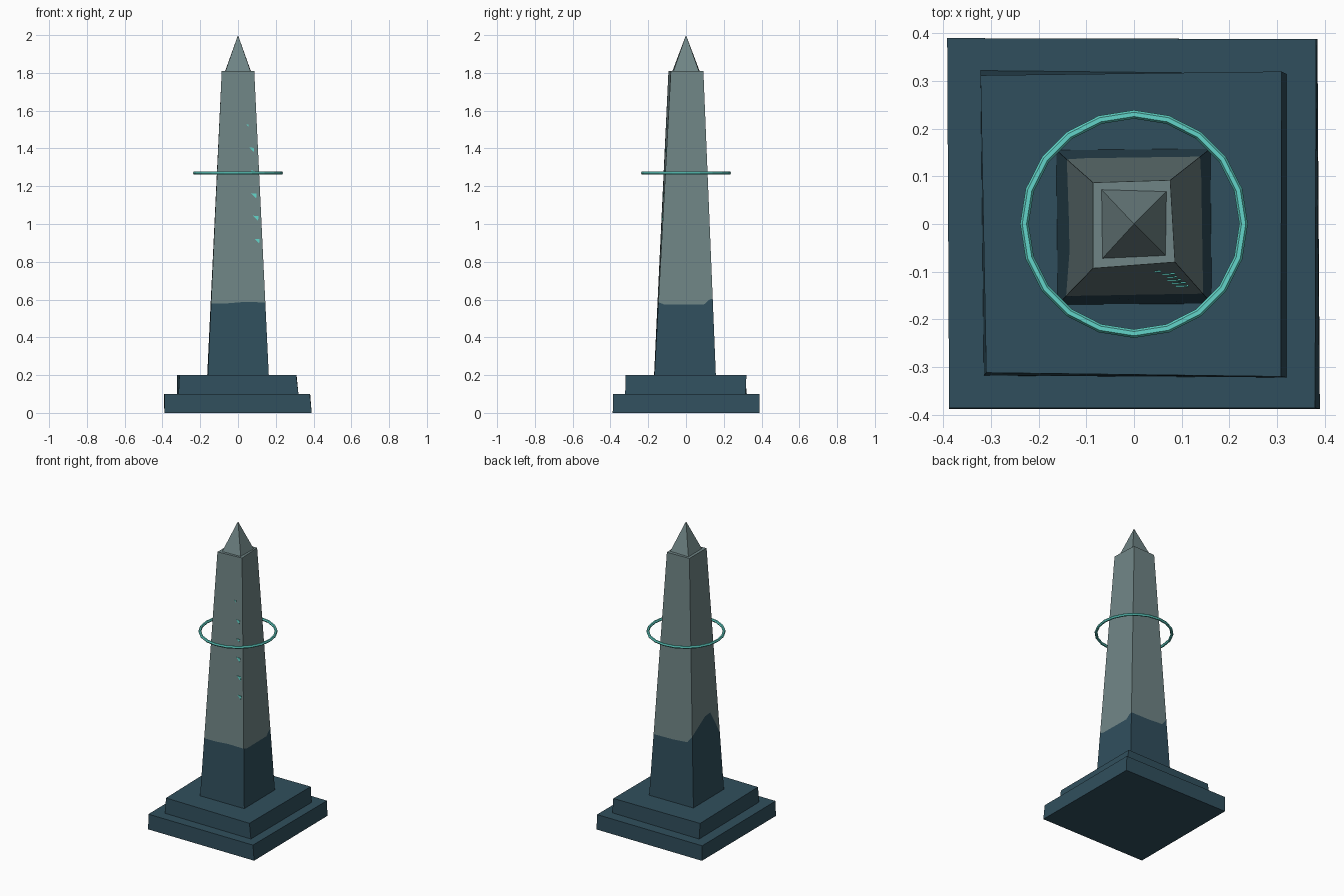
import bpy, bmesh
from mathutils import Vector

if "Cube" in bpy.data.objects:
    bpy.data.objects.remove(bpy.data.objects["Cube"])


def material(name, rgb):
    m = bpy.data.materials.new(name)
    m.diffuse_color = (*rgb, 1)
    m.use_nodes = True
    m.node_tree.nodes["Principled BSDF"].inputs["Base Color"].default_value = m.diffuse_color
    return m


dark = material("dark_slate", (0.030, 0.078, 0.109))
stone = material("grey_stone", (0.162, 0.235, 0.238))
glow = material("turquoise", (0.122, 0.658, 0.578))


def make(name, bm, *mats):
    bmesh.ops.remove_doubles(bm, verts=bm.verts, dist=1e-5)
    bmesh.ops.recalc_face_normals(bm, faces=bm.faces)
    me = bpy.data.meshes.new(name)
    bm.to_mesh(me)
    bm.free()
    for m in mats:
        me.materials.append(m)
    ob = bpy.data.objects.new(name, me)
    bpy.context.collection.objects.link(ob)
    return ob


def face(bm, pts, index=0):
    f = bm.faces.new([bm.verts.new(p) for p in pts])
    f.material_index = index


def loft(name, low, high, z0, z1, mat):
    """Slightly irregular block between two corner loops."""
    bm = bmesh.new()
    a = [(x, y, z0) for x, y in low]
    b = [(x, y, z1) for x, y in high]
    face(bm, a)
    face(bm, b)
    for i in range(4):
        j = (i + 1) % 4
        face(bm, [a[i], a[j], b[j], b[i]])
    return make(name, bm, mat)


# Corner order: front left, front right, back right, back left
loft("base_slab",
     [(-.388, -.388), (.39, -.388), (.385, .388), (-.39, .39)],
     [(-.388, -.386), (.38, -.386), (.382, .388), (-.392, .39)], 0, .1, dark)
loft("upper_step",
     [(-.315, -.318), (.32, -.322), (.32, .315), (-.322, .322)],
     [(-.31, -.312), (.308, -.32), (.31, .32), (-.322, .312)], .1, .2, dark)

# Tapered shaft with a ragged dark lower part
Z0, Z1 = .2, 1.81
low = [(-.16, -.169), (.163, -.167), (.16, .158), (-.163, .155)]
high = [(-.086, -.093), (.086, -.08), (.076, .092), (-.086, .087)]


def on_side(i, t, z):
    j = (i + 1) % 4
    k = (z - Z0) / (Z1 - Z0)
    a = Vector(low[i]).lerp(Vector(low[j]), t)
    b = Vector(high[i]).lerp(Vector(high[j]), t)
    return Vector((*a.lerp(b, k), z))


# Colour boundary of each side as (fraction along side, height)
edges = [
    [(0, .58), (.3, .58), (.6, .587), (1, .585)],
    [(0, .585), (.1, .575), (.84, .575), (.94, .60), (1, .605)],
    [(0, .605), (.5, .607), (.87, .615), (1, .66)],
    [(0, .66), (.5, .74), (.7, .745), (.88, .65), (1, .58)],
]
bm = bmesh.new()
for i, edge in enumerate(edges):
    line = [on_side(i, t, z) for t, z in edge]
    face(bm, [on_side(i, 0, Z0), on_side(i, 1, Z0)] + line[::-1], 0)
    face(bm, line + [on_side(i, 1, Z1), on_side(i, 0, Z1)], 1)
face(bm, [(x, y, Z1) for x, y in high], 1)
face(bm, [(x, y, Z0) for x, y in low], 0)
make("shaft", bm, dark, stone)

# Pointed cap
bm = bmesh.new()
cap = [(-.066, -.072, Z1), (.066, -.066, Z1), (.068, .068, Z1), (-.068, .072, Z1)]
face(bm, cap)
for i in range(4):
    face(bm, [cap[i], cap[(i + 1) % 4], (0, 0, 2)])
make("pointed_cap", bm, stone)

# Floating ring
bpy.ops.mesh.primitive_torus_add(major_segments=20, minor_segments=6,
                                 major_radius=.23, minor_radius=.009,
                                 location=(0, 0, 1.27))
ring = bpy.context.object
ring.name = "floating_ring"
ring.data.materials.append(glow)

# Small glowing chips down the front face
bm = bmesh.new()
for n, (x, z, s) in enumerate([(.05, 1.522, .45), (.073, 1.395, .9), (.08, 1.275, .7),
                               (.085, 1.152, 1), (.095, 1.033, 1), (.102, .912, .9)]):
    tri = []
    for dx, dz in [(-.016, .011), (.014, .009), (.011, -.016)]:
        px, pz = x + dx * s, z + dz * s
        w0, w1 = on_side(0, 0, pz), on_side(0, 1, pz)
        tri.append(w0.lerp(w1, (px - w0.x) / (w1.x - w0.x)))
    out = [p + Vector((0, -.003, 0)) for p in tri]
    face(bm, out)
    face(bm, tri)
    for i in range(3):
        j = (i + 1) % 3
        face(bm, [tri[i], tri[j], out[j], out[i]])
make("front_chips", bm, glow)
